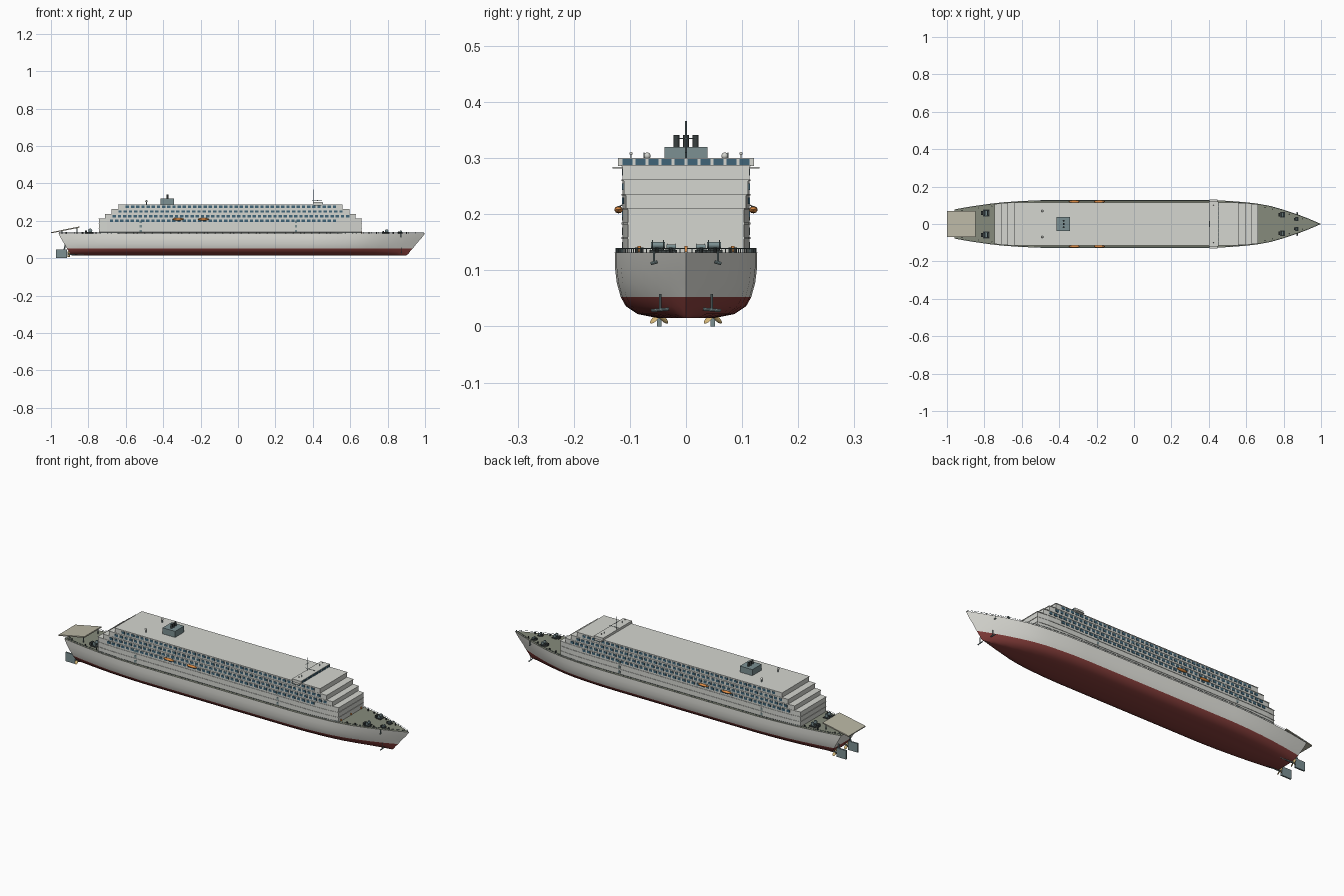
import bpy, bmesh, math
from mathutils import Matrix, Vector

if "Cube" in bpy.data.objects:
    bpy.data.objects.remove(bpy.data.objects["Cube"])

def mat(name, r, g, b):
    m = bpy.data.materials.new(name)
    m.diffuse_color = (r, g, b, 1)
    m.use_nodes = True
    m.node_tree.nodes["Principled BSDF"].inputs["Base Color"].default_value = m.diffuse_color
    return m

WHITE = mat("hull_white", .78, .78, .73)
RED = mat("hull_red", .25, .05, .045)
DECK = mat("deck_green", .24, .26, .2)
CABIN = mat("cabin_grey", .66, .67, .63)
GLASS = mat("glass_blue", .05, .13, .19)
STEEL = mat("steel", .2, .28, .29)
DARK = mat("dark", .04, .05, .05)
ORANGE = mat("orange", .75, .27, .06)
BRASS = mat("brass", .7, .5, .2)
BEIGE = mat("ramp_beige", .5, .48, .38)

def finish(name, bm, *mats, smooth=False):
    bmesh.ops.recalc_face_normals(bm, faces=bm.faces)
    me = bpy.data.meshes.new(name)
    bm.to_mesh(me)
    bm.free()
    for m in mats:
        me.materials.append(m)
    ob = bpy.data.objects.new(name, me)
    bpy.context.collection.objects.link(ob)
    if smooth:
        bpy.ops.object.select_all(action='DESELECT')
        ob.select_set(True)
        bpy.context.view_layer.objects.active = ob
        bpy.ops.object.shade_smooth_by_angle(angle=math.radians(32))
    return ob

def boxes(name, items, m):
    bm = bmesh.new()
    for x0, x1, y0, y1, z0, z1 in items:
        M = Matrix.Translation(((x0 + x1) / 2, (y0 + y1) / 2, (z0 + z1) / 2)) @ \
            Matrix.Diagonal((abs(x1 - x0), abs(y1 - y0), abs(z1 - z0), 1))
        bmesh.ops.create_cube(bm, size=1, matrix=M)
    return finish(name, bm, m)

def rods(name, items, m, seg=8):
    bm = bmesh.new()
    for a, b, r in items:
        a, b = Vector(a), Vector(b)
        M = Matrix.Translation((a + b) / 2) @ (b - a).to_track_quat('Z', 'Y').to_matrix().to_4x4()
        bmesh.ops.create_cone(bm, cap_ends=True, segments=seg, radius1=r, radius2=r,
                              depth=(b - a).length, matrix=M)
    return finish(name, bm, m, smooth=seg > 6)

def balls(name, items, m):
    bm = bmesh.new()
    for c, s in items:
        bmesh.ops.create_uvsphere(bm, u_segments=16, v_segments=8, radius=1,
                                  matrix=Matrix.Translation(c) @ Matrix.Diagonal((*s, 1)))
    return finish(name, bm, m, smooth=True)

# Hull plan outline: deck x and half width, stern to bow
PLAN = [(-.96, .078), (-.9, .089), (-.85, .097), (-.78, .107), (-.7, .116), (-.6, .123), (-.5, .127),
        (0, .127), (.4, .127), (.5, .124), (.6, .116), (.66, .109), (.73, .096), (.8, .076),
        (.87, .053), (.93, .03), (.97, .013), (1, 0)]
# Section: height, stern x, bow x, beam factor
LEVELS = [(.132, -.96, 1, 1), (.105, -.946, .98, .997), (.078, -.93, .955, .972), (.052, -.915, .935, .915),
          (.036, -.905, .92, .845), (.022, -.897, .91, .68), (.015, -.89, .90, .4)]

def half(x):
    for (a, ya), (b, yb) in zip(PLAN, PLAN[1:]):
        if a <= x <= b:
            return ya + (yb - ya) * (x - a) / (b - a)
    return 0

# Lofted hull with red bottom and green deck
bm = bmesh.new()
rings = []
for z, xs, xb, k in LEVELS:
    pts = [(xs + (x + .96) / 1.96 * (xb - xs), y * k) for x, y in PLAN]
    rings.append([bm.verts.new((x, -y, z)) for x, y in pts] +
                 [bm.verts.new((x, y, z)) for x, y in pts[-2::-1]])
n = len(rings[0])
for j in range(len(rings) - 1):
    for i in range(n):
        f = bm.faces.new((rings[j][i], rings[j][(i + 1) % n], rings[j + 1][(i + 1) % n], rings[j + 1][i]))
        f.material_index = 0 if j < 3 else 1
bm.faces.new(rings[0]).material_index = 2
bm.faces.new(rings[-1]).material_index = 1
finish("hull", bm, WHITE, RED, DECK, smooth=True)

# Deck edge railing
rail, N = [], 98
for s in (-1, 1):
    pts = [(-.955 + 1.945 * i / N, 0, 0) for i in range(N + 1)]
    pts = [Vector((x, s * max(half(x) - .002, 0), .139)) for x, _, _ in pts]
    rail += [(p - Vector((0, 0, .008)), p, .0007) for p in pts]
    rail += [(pts[i], pts[i + 1], .0007) for i in range(N)]
rods("deck_railing", rail, STEEL, seg=4)

# Superstructure tiers follow the hull outline
def plate(name, x0, x1, z0, z1, grow, m):
    xs = sorted({x0, x1, *[x for x, _ in PLAN if x0 < x < x1]})
    pts = [(x, min(.113, half(x) - .006) + grow) for x in xs]
    ring = [(x, -y) for x, y in pts] + [(x, y) for x, y in reversed(pts)]
    bm = bmesh.new()
    lo = bm.faces.new([bm.verts.new((x, y, z0)) for x, y in ring])
    ext = bmesh.ops.extrude_face_region(bm, geom=[lo])
    bmesh.ops.translate(bm, vec=(0, 0, z1 - z0),
                        verts=[v for v in ext["geom"] if isinstance(v, bmesh.types.BMVert)])
    if not lo.is_valid or len(bm.faces) < len(ring) + 2:
        bmesh.ops.holes_fill(bm, edges=bm.edges)
    finish(name, bm, m)

TIERS = [(-.743, .66, .13, .158), (-.743, .66, .158, .184), (-.743, .66, .184, .21),
         (-.71, .628, .21, .235), (-.675, .595, .235, .261), (-.64, .558, .261, .287)]
for i, (a, b, z0, z1) in enumerate(TIERS):
    plate(f"cabin_tier_{i + 1}", a, b, z0, z1, 0, CABIN)
    plate(f"deck_slab_{i + 1}", a - .002, b + .002, z1 - .002, z1 + .001, .002, CABIN)

# Cabin window rows
wins = []
for a, b, z in [(-.69, .53, .199), (-.675, .60, .223), (-.645, .565, .248), (-.605, .53, .274)]:
    count = round((b - a) / .028)
    for i in range(count):
        x = a + (i + .5) * (b - a) / count
        y = min(.113, half(x) - .006)
        wins += [(x - .009, x + .009, s * (y - .004), s * (y + .0015), z - .005, z + .007) for s in (-1, 1)]
boxes("cabin_windows", wins, GLASS)

# Side doors and front doors
boxes("side_doors", [(x - .006, x + .006, s * .11, s * .1145, z, z + .013)
                     for x in (-.52, .31) for s in (-1, 1) for z in (.137, .163, .189)], STEEL)
boxes("front_doors", [(.655, .663, y - .003, y + .003, .133, .143) for y in (-.083, 0, .083)], ORANGE)

# Bridge with wings and windows
boxes("bridge", [(.40, .452, -.121, .121, .286, .3)], CABIN)
boxes("bridge_wing_floor", [(.405, .447, -.131, .131, .281, .284)], CABIN)
boxes("bridge_windows", [(.45, .454, (i - 4.5) * .0232 - .009, (i - 4.5) * .0232 + .009, .2875, .298)
                         for i in range(10)], GLASS)

# Mast, bridge antennas and domes
rods("mast", [((.405, 0, .298), (.405, 0, .366), .0016), ((.405, -.015, .335), (.405, .015, .335), .001),
              ((.395, 0, .31), (.45, 0, .31), .001)], STEEL)
rods("antennas", [((.425, y, .3), (.425, y, .31), .001) for y in (-.098, -.075, .075, .098)], STEEL)
rods("dome_posts", [((-.49, s * .068, .287), (-.49, s * .068, .302), .0025) for s in (-1, 1)], STEEL)
balls("satellite_domes", [((-.49, s * .069, .304), (.006, .006, .006)) for s in (-1, 1)] +
      [((.425, s * .098, .308), (.003, .003, .003)) for s in (-1, 1)], CABIN)

# Funnel with three exhaust pipes
boxes("funnel", [(-.414, -.341, -.038, .038, .287, .32)], STEEL)
rods("exhaust_pipes", [((-.376, y, .318), (-.376, y, .341), .0052) for y in (-.017, 0, .017)], DARK, seg=12)

# Lifeboats and davits
BOATS = [(x, s) for x in (-.32, -.185) for s in (-1, 1)]
balls("lifeboats", [((x, s * .12, .208), (.03, .0075, .0065)) for x, s in BOATS], ORANGE)
rods("davits", [((x + d, s * .112, .217), (x + d, s * .121, .213), .001)
                for x, s in BOATS for d in (-.018, .018)], STEEL)

# Mooring winches and bollards
drums, frames = [], []
for x, y, r in [(-.79, .058, .011), (.795, .05, .009), (.87, .026, .006)]:
    for s in (-1, 1):
        c = s * y
        drums.append(((x, c - 1.4 * r, .136 + r), (x, c + 1.4 * r, .136 + r), r * .65))
        drums += [((x, c + d * r, .136 + r), (x, c + (d + .2) * r, .136 + r), r) for d in (-1.2, 1)]
        frames.append((x - 1.5 * r, x + 1.5 * r, c - 1.7 * r, c + 1.7 * r, .131, .136))
        frames.append((x - 2.6 * r, x - 1.5 * r, c - r, c + r, .131, .136 + r))
rods("winch_drums", drums, STEEL, seg=16)
boxes("winch_bases", frames, DARK)
rods("bollards", [((x, s * (half(x) - .014), .131), (x, s * (half(x) - .014), .141), .003)
                  for x in (-.92, -.83, -.76, .7, .74, .83, .9) for s in (-1, 1)], DARK)

# Anchors, high on the bow and at the forefoot
parts = []
for s in (-1, 1):
    for x, y, z, h, w in [(.872, .057, .112, .022, .006), (.875, .046, .028, .03, .016)]:
        parts += [((x, s * y, z), (x, s * y, z + h), .002), ((x, s * (y - w), z + .003), (x, s * (y + w), z), .0028)]
rods("anchors", parts, STEEL)

# Twin rudders, shafts and propellers
boxes("rudders", [(-.972, -.915, s * .048 - .004, s * .048 + .004, 0, .047) for s in (-1, 1)], STEEL)
rods("rudder_stocks", [((-.93, s * .048, .04), (-.92, s * .048, .085), .004) for s in (-1, 1)], STEEL)
rods("propeller_shafts", [((-.912, s * .048, .021), (-.8, s * .048, .023), .0045) for s in (-1, 1)], STEEL)
bm = bmesh.new()
for s in (-1, 1):
    for k in range(4):
        M = Matrix.Translation((-.905, s * .048, .021)) @ Matrix.Rotation(math.pi / 4 + k * math.pi / 2, 4, 'X') \
            @ Matrix.Translation((0, 0, .011)) @ Matrix.Rotation(math.radians(55), 4, 'Z') \
            @ Matrix.Diagonal((.0018, .0075, .011, 1))
        bmesh.ops.create_uvsphere(bm, u_segments=10, v_segments=6, radius=1, matrix=M)
finish("propellers", bm, BRASS, smooth=True)

# Stern ramp and its supports
ramp = boxes("stern_ramp", [(-.0775, .0775, -.07, .07, -.003, .003)], BEIGE)
ramp.location = (-.923, 0, .151)
ramp.rotation_euler = (0, -math.atan2(.031, .153), 0)
rods("ramp_supports", [((x, s * .06, .13), (x, s * .06, z), .003)
                       for x, z in ((-.86, .162), (-.94, .146)) for s in (-1, 1)], STEEL)
